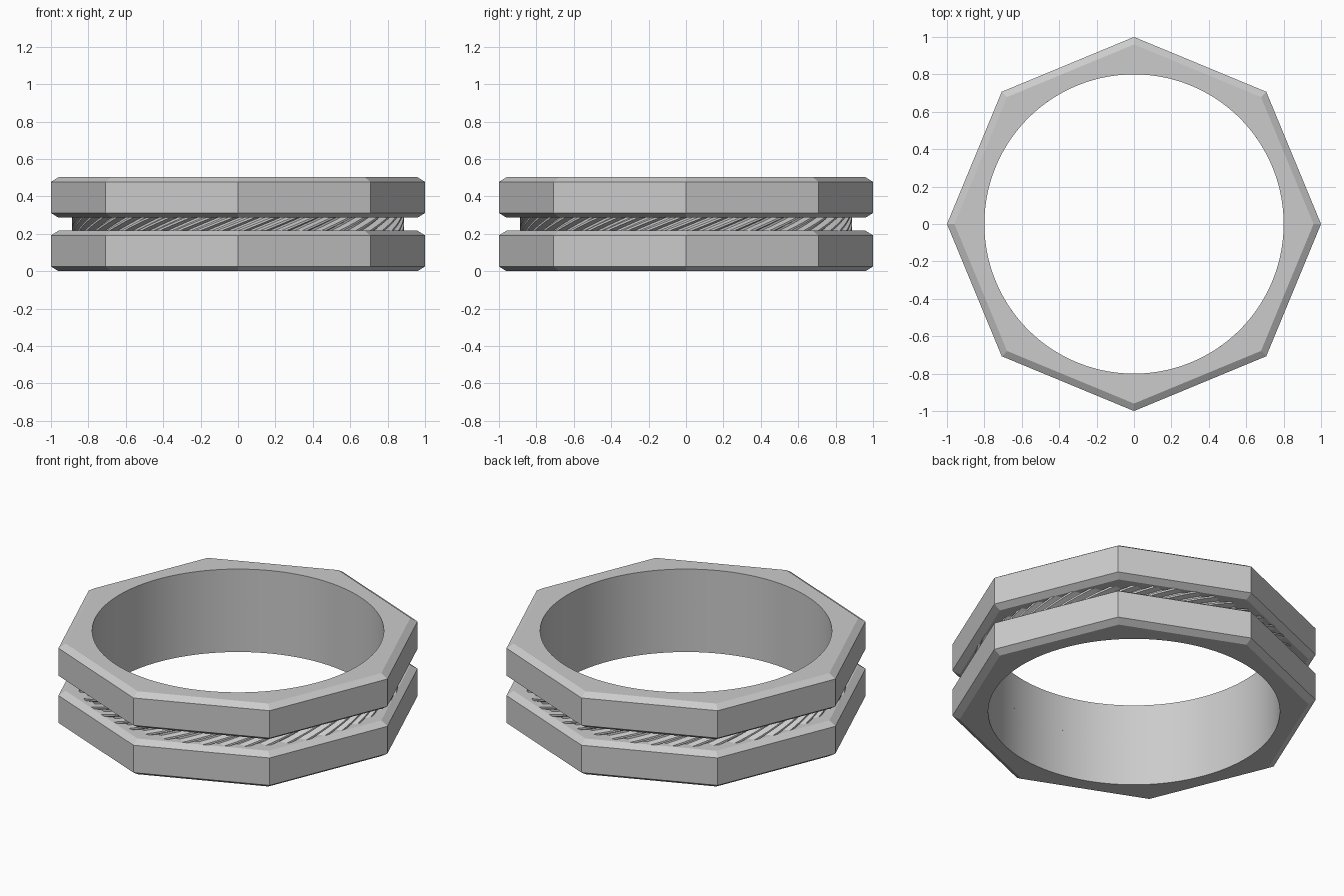
import bpy
import bmesh
from math import cos, sin, pi, tau, radians

cube = bpy.data.objects.get("Cube")
if cube:
    bpy.data.objects.remove(cube, do_unlink=True)

SIDES, TEETH, SEGMENTS = 8, 48, 192
BORE = 0.8
FLANGE, GAP = 0.216, 0.07
CHAMFER_IN, CHAMFER_H = 0.04, 0.025
CREST, ROOT = 0.888, 0.855
TWIST = 0.2

metal = bpy.data.materials.new("plain grey metal")
metal.use_nodes = True
grey = (0.6, 0.6, 0.6, 1)
metal.diffuse_color = grey
metal.node_tree.nodes["Principled BSDF"].inputs["Base Color"].default_value = grey


def circle(radius):
    return lambda i: radius


def octagon(radius):
    step = tau / SIDES
    return lambda i: radius * cos(step / 2) / cos((i * tau / SEGMENTS) % step - step / 2)


def toothed(i):
    return CREST if i % 4 < 2 else ROOT


def loft(name, loops):
    """Skin closed loops of (radius function, height, turn) into a ring."""
    bm = bmesh.new()
    rings = []
    for radius, z, turn in loops:
        ring = []
        for i in range(SEGMENTS):
            a = i * tau / SEGMENTS
            r = radius(i)
            ring.append(bm.verts.new((r * cos(a + turn), r * sin(a + turn), z)))
        rings.append(ring)
    for k, low in enumerate(rings):
        high = rings[(k + 1) % len(rings)]
        for i in range(SEGMENTS):
            j = (i + 1) % SEGMENTS
            bm.faces.new((low[i], low[j], high[j], high[i]))
    bmesh.ops.recalc_face_normals(bm, faces=bm.faces)
    mesh = bpy.data.meshes.new(name)
    bm.to_mesh(mesh)
    bm.free()
    mesh.materials.append(metal)
    obj = bpy.data.objects.new(name, mesh)
    bpy.context.collection.objects.link(obj)
    bpy.ops.object.select_all(action="DESELECT")
    obj.select_set(True)
    bpy.context.view_layer.objects.active = obj
    bpy.ops.object.shade_smooth_by_angle(angle=radians(20))
    return obj


# Two chamfered octagonal flanges with a round bore
for name, base in (("lower_flange", 0), ("upper_flange", FLANGE + GAP)):
    top = base + FLANGE
    loft(name, [
        (circle(BORE), base, 0),
        (octagon(1 - CHAMFER_IN), base, 0),
        (octagon(1), base + CHAMFER_H, 0),
        (octagon(1), top - CHAMFER_H, 0),
        (octagon(1 - CHAMFER_IN), top, 0),
        (circle(BORE), top, 0),
    ])

# Core between the flanges, with slanted teeth around the outside
steps = 6
levels = [(FLANGE + GAP * k / steps, TWIST * k / steps) for k in range(steps + 1)]
loft("toothed_core",
     [(toothed, z, turn) for z, turn in levels]
     + [(circle(BORE), z, turn) for z, turn in reversed(levels)])
